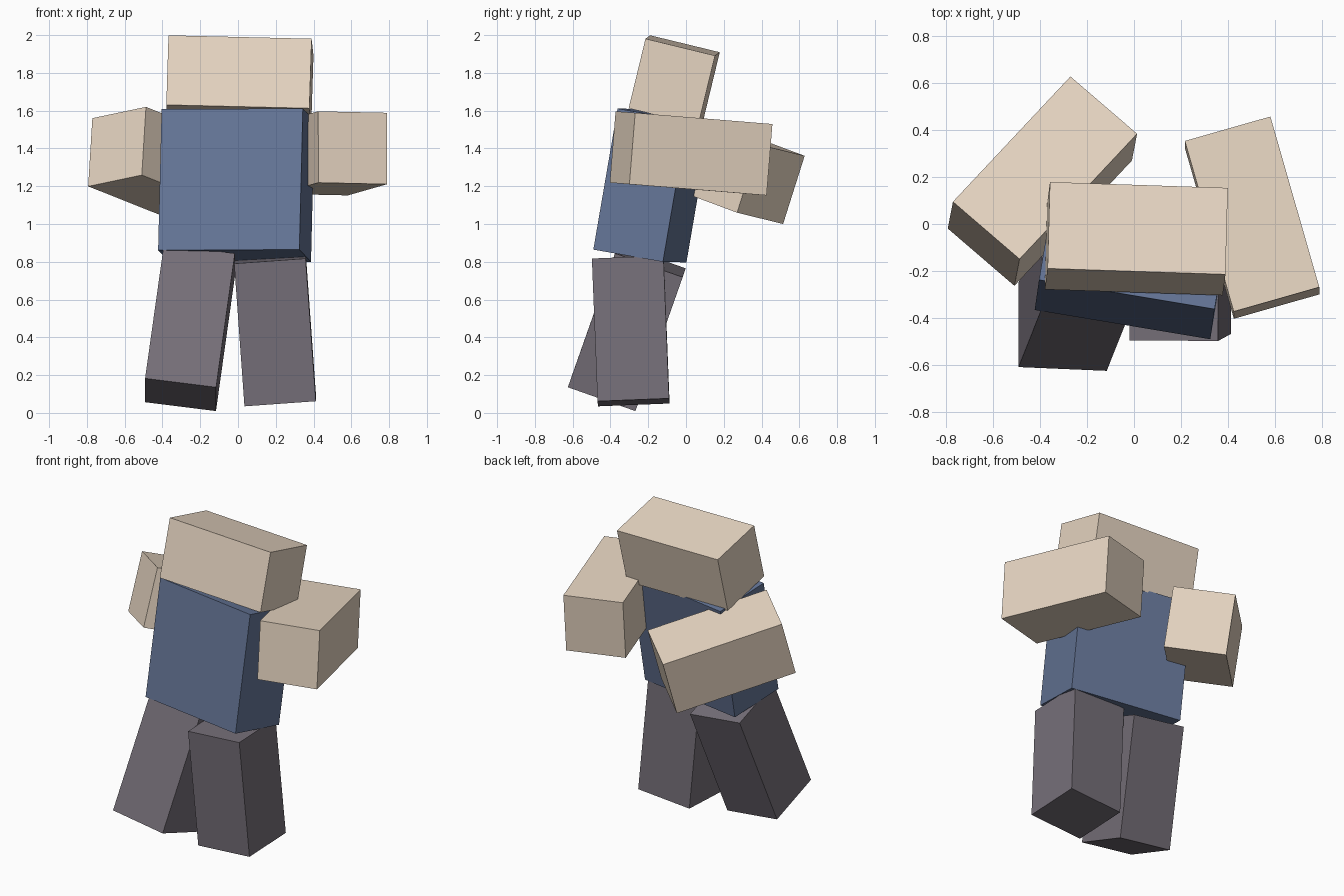
import bpy
from mathutils import Vector, Matrix

if "Cube" in bpy.data.objects:
    bpy.data.objects.remove(bpy.data.objects["Cube"])

U = 0.379  # block unit: every part is a whole number of these


def material(name, rgb):
    m = bpy.data.materials.new(name)
    m.diffuse_color = (*rgb, 1)
    m.use_nodes = True
    m.node_tree.nodes["Principled BSDF"].inputs["Base Color"].default_value = m.diffuse_color
    return m


skin = material("skin", (0.80, 0.67, 0.54))
shirt = material("shirt", (0.13, 0.18, 0.31))
trousers = material("trousers", (0.18, 0.16, 0.19))


def block(name, centre, size, x_dir, y_dir, mat):
    """Box of size (in units) whose local x and y edges follow two directions."""
    x = Vector(x_dir).normalized()
    z = x.cross(Vector(y_dir)).normalized()
    y = z.cross(x)
    rot = Matrix((x, y, z)).transposed()
    bpy.ops.mesh.primitive_cube_add(size=U, location=centre, rotation=rot.to_euler())
    ob = bpy.context.object
    ob.name = name
    ob.scale = size
    ob.data.materials.append(mat)
    return ob


# Head and torso
block("head", (0.01, -0.0625, 1.761), (2, 1, 1),
      (0.755, -0.025, -0.018), (0.013, 0.37, -0.09), skin)
block("torso", (-0.009, -0.18, 1.204), (2, 1, 2),
      (0.75, -0.125, 0.003), (0.06, 0.37, -0.065), shirt)

# Arms, long axis along local y
block("left_arm", (0.503, 0.027, 1.374), (1, 2, 1),
      (0.365, 0.104, -0.008), (-0.21, 0.735, -0.06), skin)
block("right_arm", (-0.39, 0.1825, 1.31), (1, 2, 1),
      (0.285, -0.245, 0.06), (0.505, 0.535, -0.20), skin)

# Legs, long axis along local z
block("left_leg", (0.197, -0.2925, 0.4335), (1, 1, 2),
      (0.377, -0.003, 0.027), (0.002, 0.378, 0.015), trousers)
block("right_leg", (-0.2545, -0.3135, 0.4505), (1, 1, 2),
      (0.375, -0.016, -0.047), (0.0, 0.357, -0.126), trousers)
